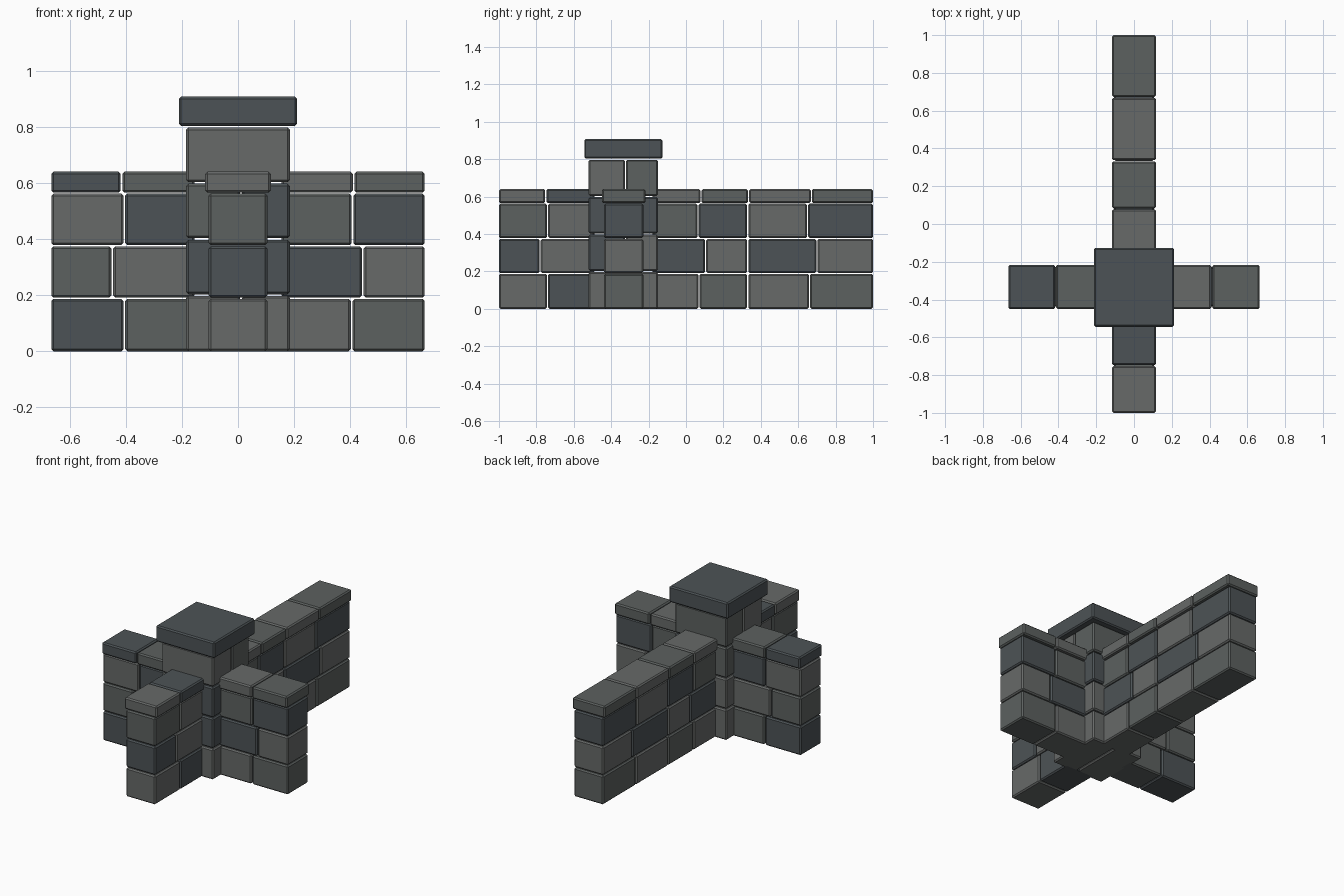
import bpy, bmesh

if "Cube" in bpy.data.objects:
    bpy.data.objects.remove(bpy.data.objects["Cube"])

# Three stone tones
TONES = {}
for key, col in {"L": (0.135, 0.143, 0.140), "M": (0.107, 0.119, 0.115), "D": (0.073, 0.086, 0.093)}.items():
    mat = bpy.data.materials.new("stone_" + key)
    mat.diffuse_color = (*col, 1)
    mat.use_nodes = True
    mat.node_tree.nodes["Principled BSDF"].inputs["Base Color"].default_value = mat.diffuse_color
    TONES[key] = mat

CY = -0.335      # pillar centre on y
GAP = 0.003      # half joint between stones


def block(name, lo, hi, tone):
    """Chamfered stone between two corners."""
    bm = bmesh.new()
    bmesh.ops.create_cube(bm, size=1)
    for v in bm.verts:
        v.co = [(a + b) / 2 + c * (b - a) for a, b, c in zip(lo, hi, v.co)]
    bmesh.ops.bevel(bm, geom=bm.edges[:], offset=0.008, segments=1, affect='EDGES')
    me = bpy.data.meshes.new(name)
    bm.to_mesh(me)
    bm.free()
    me.materials.append(TONES[tone])
    ob = bpy.data.objects.new(name, me)
    bpy.context.collection.objects.link(ob)


# Course heights and half widths; the last one is the coping
COURSES = [(0.003, 0.187, 0.105), (0.191, 0.374, 0.105),
           (0.378, 0.562, 0.105), (0.565, 0.640, 0.117)]


def wall(name, axis, rows):
    """One wall arm: joints along the axis plus a tone per stone, per course."""
    for (z0, z1, w), (joints, tones) in zip(COURSES, rows):
        z0 = 0 if z0 < 0.01 else z0
        part = "coping" if w > 0.11 else "stone"
        for i, t in enumerate(tones):
            a = joints[i] + (GAP if i else 0)
            b = joints[i + 1] - (GAP if i < len(tones) - 1 else 0)
            if axis == "x":
                lo, hi = (a, CY + 0.002 - w, z0), (b, CY + 0.002 + w, z1)
            else:
                lo, hi = (-w, a, z0), (w, b, z1)
            block(f"{name}_{part}", lo, hi, t)


# Four wall arms, ends tucked into the pillar
wall("front_wall", "y", [((-1, -0.74, -0.49), "LD"), ((-1, -0.78, -0.49), "DL"),
                         ((-1, -0.74, -0.49), "ML"), ((-1, -0.75, -0.49), "LD")])
wall("back_wall", "y", [((-0.18, 0.07, 0.33, 0.66, 1), "LMLM"),
                        ((-0.18, 0.105, 0.33, 0.70, 1), "DLDL"),
                        ((-0.18, 0.065, 0.33, 0.65, 1), "MDLD"),
                        ((-0.18, 0.08, 0.335, 0.67, 1), "LMLM")])
wall("left_wall", "x", [((-0.665, -0.405, -0.155), "DM"), ((-0.665, -0.448, -0.155), "ML"),
                        ((-0.665, -0.405, -0.155), "LD"), ((-0.665, -0.415, -0.155), "DM")])
wall("right_wall", "x", [((0.155, 0.405, 0.665), "LM"), ((0.155, 0.445, 0.665), "DL"),
                         ((0.155, 0.408, 0.665), "MD"), ((0.155, 0.412, 0.665), "LM")])

# Pillar: four courses of paired stones, the joint turning each course
P = 0.185
for i, tones in enumerate(("LL", "DL", "MD", "LM")):
    z0, z1 = i * 0.2 + (0.003 if i else 0), (i + 1) * 0.2 - 0.003
    for k, t in enumerate(tones):
        a, b = (-P, 0.011 - GAP) if k == 0 else (0.011 + GAP, P)
        if i % 2:
            block("pillar_stone", (-P, CY + a, z0), (P, CY + b, z1), t)
        else:
            block("pillar_stone", (a, CY - P, z0), (b, CY + P, z1), t)

# Pillar cap
block("pillar_cap", (-0.211, CY - 0.209, 0.803), (0.211, CY + 0.209, 0.907), "D")
